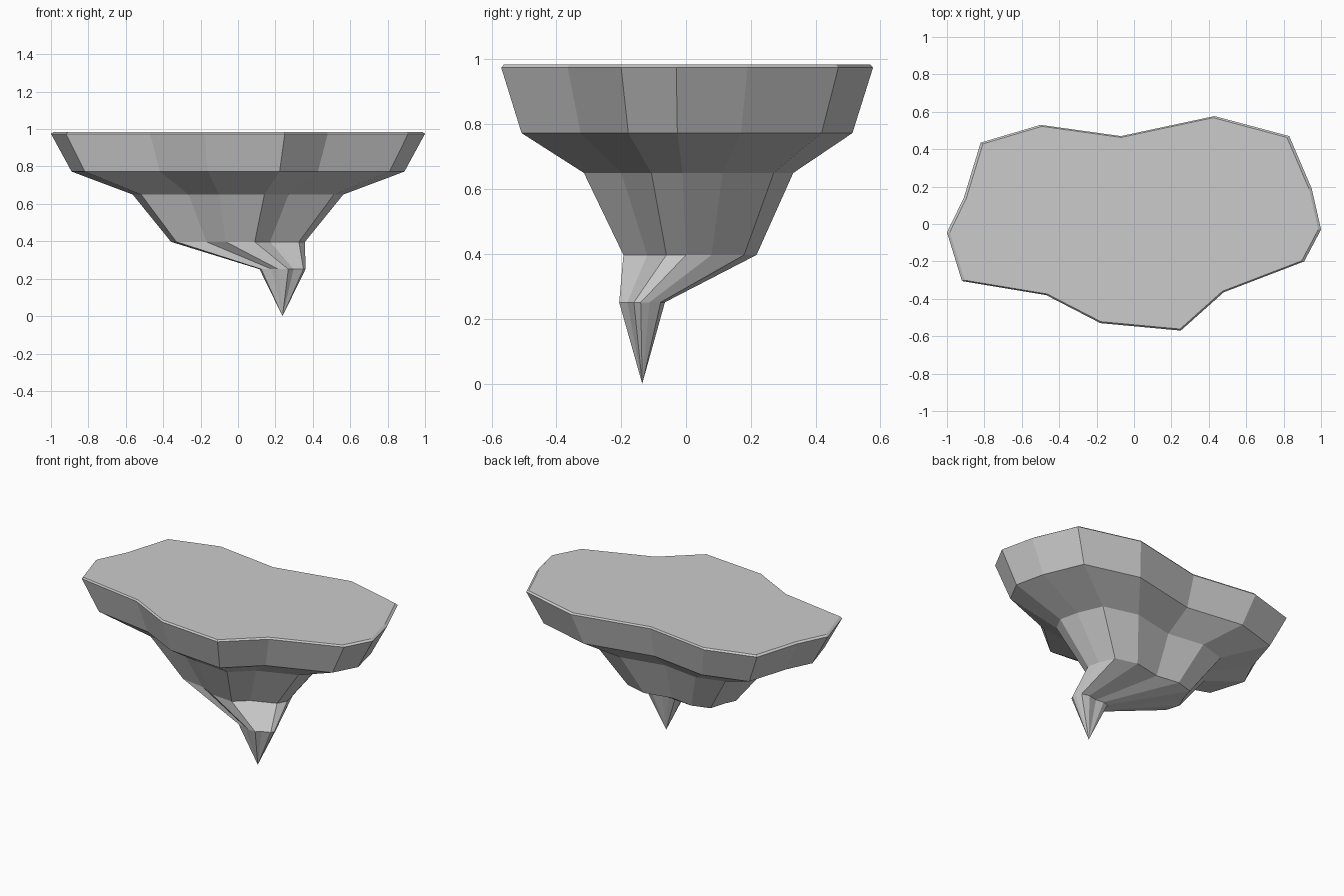
import bpy, bmesh

if "Cube" in bpy.data.objects:
    bpy.data.objects.remove(bpy.data.objects["Cube"])

# Irregular coastline of the floating rock, counter-clockwise from above
OUTLINE = [(1.0, -0.03), (0.95, 0.19), (0.83, 0.47), (0.43, 0.577), (-0.07, 0.47),
           (-0.50, 0.53), (-0.82, 0.435), (-0.91, 0.14), (-1.0, -0.045), (-0.92, -0.305),
           (-0.47, -0.38), (-0.18, -0.53), (0.25, -0.57), (0.48, -0.365), (0.91, -0.20)]

# Each ring repeats the coastline: height, scale, x shift, y shift
RINGS = [(0.985, 0.985, 0, 0), (0.975, 1.0, 0, 0), (0.773, 0.89, 0, 0),
         (0.65, 0.563, 0, 0.006), (0.397, 0.358, 0, 0.011), (0.251, 0.123, 0.238, -0.136)]
TIP = (0.238, -0.135, 0.0)

bm = bmesh.new()
rings = [[bm.verts.new((x * s + dx, y * s + dy, z)) for x, y in OUTLINE]
         for z, s, dx, dy in RINGS]
n = len(OUTLINE)

# Flat top
bm.faces.new(rings[0])

# Stepped rock sides
for upper, lower in zip(rings, rings[1:]):
    for i in range(n):
        j = (i + 1) % n
        bm.faces.new((upper[i], lower[i], lower[j], upper[j]))

# Pointed tip
tip = bm.verts.new(TIP)
for i in range(n):
    bm.faces.new((rings[-1][i], tip, rings[-1][(i + 1) % n]))

bmesh.ops.recalc_face_normals(bm, faces=bm.faces)
mesh = bpy.data.meshes.new("floating_island")
bm.to_mesh(mesh)
bm.free()
bpy.context.collection.objects.link(bpy.data.objects.new("floating_island", mesh))
